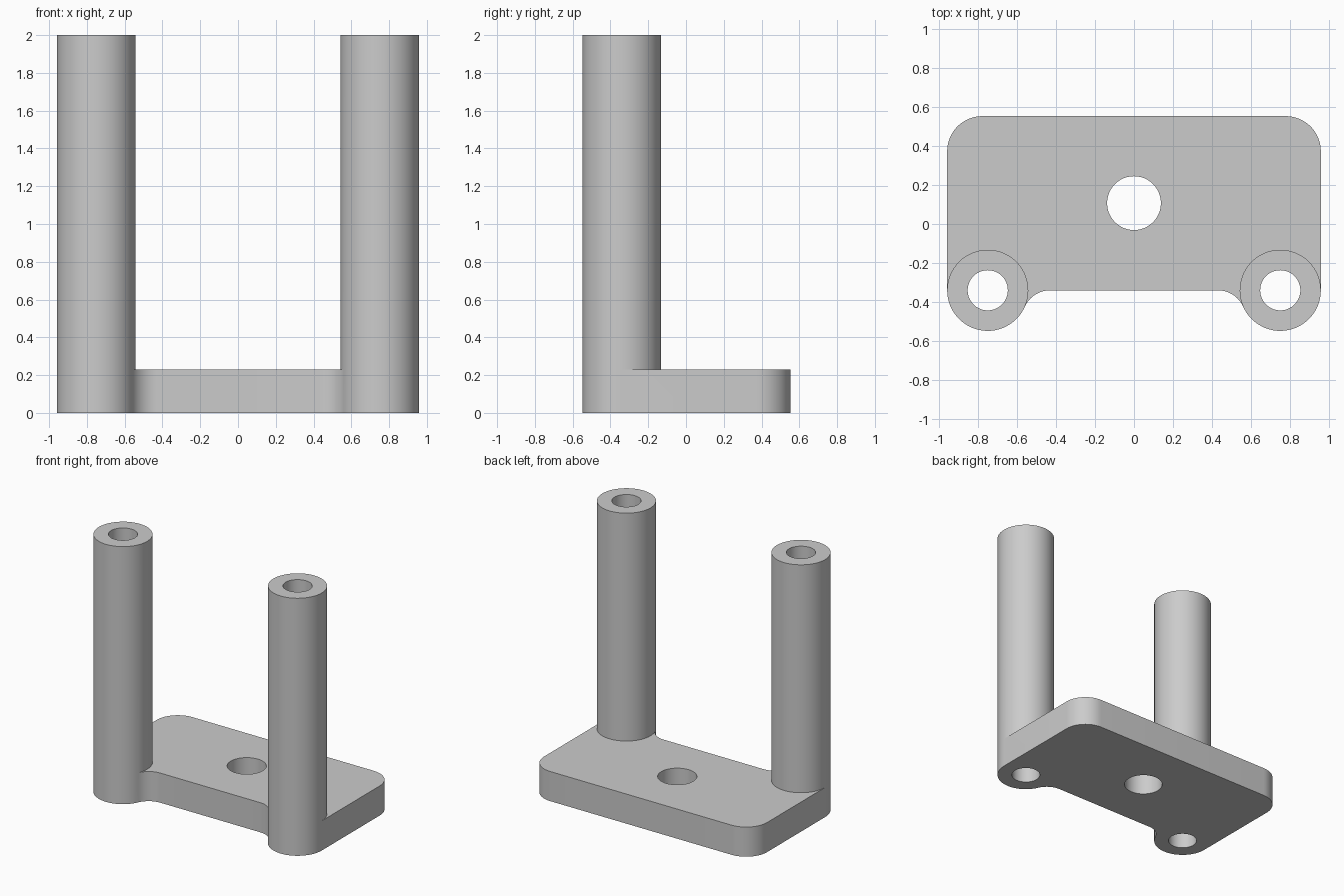
import bpy, bmesh
from math import sin, cos, atan2, degrees, radians

cube = bpy.data.objects.get("Cube")
if cube:
    bpy.data.objects.remove(cube, do_unlink=True)

# Main dimensions
HALF_W, BACK, FRONT = 0.958, 0.553, -0.34
PLATE_H, TOTAL_H = 0.23, 2.0
TUBE_X, TUBE_R, BORE_R = 0.75, 0.208, 0.103
CORNER_R, FILLET_DX = 0.18, 0.32
FILLET_R = (FILLET_DX ** 2 - TUBE_R ** 2) / (2 * TUBE_R)
TANGENT = degrees(atan2(-FILLET_R, FILLET_DX))


def arc(cx, cy, r, a0, a1, n):
    steps = [radians(a0 + (a1 - a0) * i / n) for i in range(n + 1)]
    return [(cx + r * cos(a), cy + r * sin(a)) for a in steps]


def circle(cx, cy, r, n=48):
    return arc(cx, cy, r, 0, 360, n)[:-1]


def mirrored(pts):
    return [(-x, y) for x, y in reversed(pts)]


def wall(bm, pts, z0, z1):
    low = [bm.verts.new((x, y, z0)) for x, y in pts]
    high = [bm.verts.new((x, y, z1)) for x, y in pts]
    for i in range(len(pts)):
        j = (i + 1) % len(pts)
        bm.faces.new((low[i], low[j], high[j], high[i]))


def cap(bm, loops, z):
    edges = []
    for pts in loops:
        vs = [bm.verts.new((x, y, z)) for x, y in pts]
        edges += [bm.edges.new((v, vs[i - 1])) for i, v in enumerate(vs)]
    bmesh.ops.triangle_fill(bm, edges=edges, use_beauty=True)


# Profiles: tube arcs, front fillets and rounded back corners
outer = arc(-TUBE_X, FRONT, TUBE_R, 180, 360 + TANGENT, 28)
inner = arc(-TUBE_X, FRONT, TUBE_R, 180, TANGENT, 36)
fillet = arc(FILLET_DX - TUBE_X, FRONT - FILLET_R, FILLET_R, 180 + TANGENT, 90, 12)[1:]
cx, cy = HALF_W - CORNER_R, BACK - CORNER_R
corners = arc(cx, cy, CORNER_R, 0, 90, 16) + arc(-cx, cy, CORNER_R, 90, 180, 16)


def outline(tube_arc):
    side = tube_arc + fillet
    return side + mirrored(side) + corners


ring = outer + inner[-2:0:-1]
rings = [ring, mirrored(ring)]
bores = [circle(s * TUBE_X, FRONT, BORE_R) for s in (-1, 1)]
hole = circle(0, 0.107, 0.138)

bm = bmesh.new()
# Base plate
wall(bm, outline(outer), 0, PLATE_H)
wall(bm, hole, 0, PLATE_H)
cap(bm, [outline(outer), hole] + bores, 0)
cap(bm, [outline(inner), hole], PLATE_H)
# Hollow posts
for tube, bore in zip(rings, bores):
    wall(bm, tube, PLATE_H, TOTAL_H)
    wall(bm, bore, 0, TOTAL_H)
    cap(bm, [tube, bore], TOTAL_H)
bmesh.ops.remove_doubles(bm, verts=bm.verts, dist=0.0001)
bmesh.ops.recalc_face_normals(bm, faces=bm.faces)

mesh = bpy.data.meshes.new("post_bracket")
bm.to_mesh(mesh)
bm.free()
bracket = bpy.data.objects.new("post_bracket", mesh)
bpy.context.collection.objects.link(bracket)

# Plain grey
grey = bpy.data.materials.new("plain_grey")
grey.use_nodes = True
colour = (0.6, 0.6, 0.6, 1)
grey.diffuse_color = colour
grey.node_tree.nodes["Principled BSDF"].inputs["Base Color"].default_value = colour
mesh.materials.append(grey)

bpy.ops.object.select_all(action="DESELECT")
bracket.select_set(True)
bpy.context.view_layer.objects.active = bracket
bpy.ops.object.shade_smooth_by_angle(angle=radians(30))
